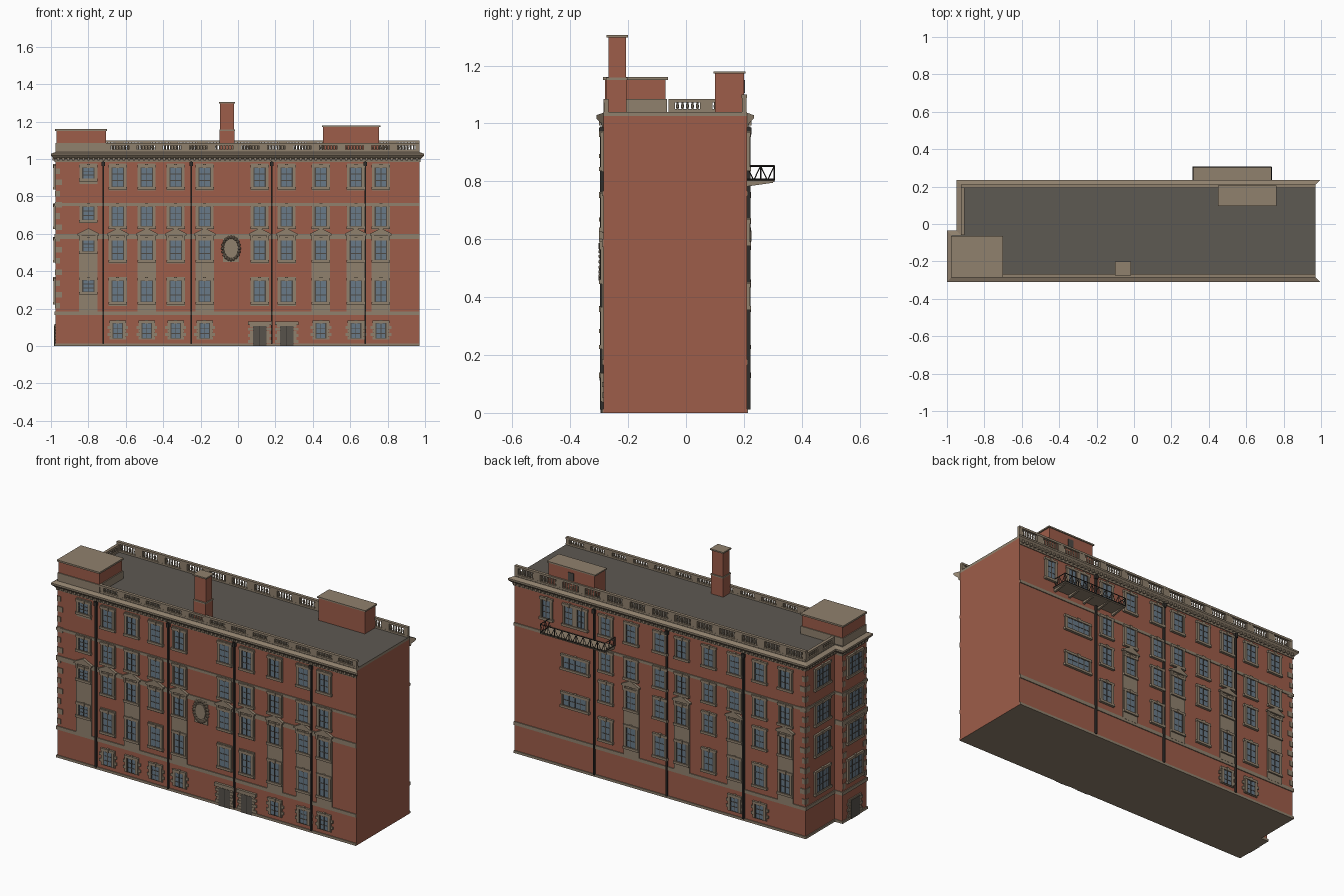
import bpy, bmesh, math
from mathutils import Vector, Matrix

cube = bpy.data.objects.get("Cube")
if cube:
    bpy.data.objects.remove(cube, do_unlink=True)


def material(name, rgb):
    m = bpy.data.materials.new(name)
    m.use_nodes = True
    m.diffuse_color = (*rgb, 1)
    m.node_tree.nodes["Principled BSDF"].inputs["Base Color"].default_value = (*rgb, 1)
    return m


brick = material("red brick", (0.34, 0.11, 0.068))
stone = material("tan stone", (0.28, 0.22, 0.155))
roofing = material("grey roofing", (0.11, 0.1, 0.085))
glass = material("blue grey glass", (0.14, 0.195, 0.25))
sash = material("dark window bars", (0.075, 0.068, 0.06))
iron = material("black iron", (0.03, 0.027, 0.024))
wood = material("dark door", (0.095, 0.085, 0.07))

# Wall planes: (u, distance out from wall, z) -> world position
FRONT, BACK, JOG, WEST = -0.285, 0.21, -0.06, -0.975
RECESS, EAST = -0.925, 0.97
SIDES = {
    "front": lambda u, d, z: (u, FRONT - d, z),
    "back": lambda u, d, z: (u, BACK + d, z),
    "west": lambda u, d, z: (WEST - d, u, z),
    "recess": lambda u, d, z: (RECESS - d, u, z),
    "plan": lambda u, d, z: (u, z, d),
}
parts = {}


def part(name, mat):
    return parts.setdefault(name, (bmesh.new(), [mat]))[0]


def loft(bm, rings):
    """Join equal rings of points into a capped solid."""
    vs = [[bm.verts.new(p) for p in r] for r in rings]
    n = len(vs[0])
    for a, b in zip(vs, vs[1:]):
        for i in range(n):
            bm.faces.new((a[i], a[(i + 1) % n], b[(i + 1) % n], b[i]))
    bm.faces.new(vs[0][::-1])
    bm.faces.new(vs[-1])


def prism(name, mat, side, pts, d0, d1):
    f = SIDES[side]
    loft(part(name, mat), [[f(u, d, z) for u, z in pts] for d in (d0, d1)])


def rect(name, mat, side, u, w, z0, z1, d1, d0=0.0):
    a, b = u - w / 2, u + w / 2
    prism(name, mat, side, [(a, z0), (b, z0), (b, z1), (a, z1)], d0, d1)


def block(name, mat, x0, x1, y0, y1, z0, z1):
    prism(name, mat, "plan", [(x0, y0), (x1, y0), (x1, y1), (x0, y1)], z0, z1)


def sweep(name, mat, path, profile):
    loft(part(name, mat), [[(x + dx * d, y + dy * d, z) for d, z in profile] for x, y, dx, dy in path])


def bar(name, mat, a, b, r=0.0025, r2=None, n=4):
    a, b = Vector(a), Vector(b)
    m = Matrix.Translation((a + b) / 2) @ (b - a).to_track_quat("Z", "Y").to_matrix().to_4x4()
    bmesh.ops.create_cone(part(name, mat), cap_ends=True, segments=n, radius1=r,
                          radius2=r if r2 is None else r2, depth=(b - a).length, matrix=m)


# Main walls, with a stone underside, and the flat roof
outline = [(EAST, FRONT), (WEST, FRONT), (WEST, JOG), (RECESS, JOG), (RECESS, BACK), (EAST, BACK)]
prism("main_walls", brick, "plan", outline, 0, 1.025)
prism("roof_slab", stone, "plan", outline, 1.025, 1.04)
parts["main_walls"][1].append(stone)
parts["roof_slab"][1].append(roofing)

# Cornice and belt courses run round three sides
corner = [(-1, -1), (-1, 1), (-1, 1), (-1, 1)]
wrap = [(x, y, dx, dy) for (x, y), (dx, dy) in zip(outline[1:5], corner)]
mitred = [(EAST, FRONT, 1, -1)] + wrap + [(EAST, BACK, 1, 1)]
square = [(EAST, FRONT, 0, -1)] + wrap + [(EAST, BACK, 0, 1)]
sweep("cornice", stone, mitred, [(-0.002, 0.985), (0.005, 0.985), (0.007, 1.0), (0.018, 1.01),
                                 (0.025, 1.018), (0.025, 1.028), (-0.002, 1.038)])
for name, path, z0, z1 in [("lower_belt", square, 0.165, 0.185), ("upper_belt", square, 0.75, 0.766),
                           ("middle_belt", square[:4], 0.573, 0.6), ("plinth", square, 0, 0.014)]:
    sweep(name, stone, path, [(-0.002, z0), (0.005, z0), (0.005, z1), (-0.002, z1)])
for side, u0, u1 in [("front", WEST, EAST), ("back", RECESS, EAST), ("west", FRONT, JOG), ("recess", JOG, BACK)]:
    n = round((u1 - u0) / 0.027)
    for i in range(n):
        rect("dentils", stone, side, u0 + (i + 0.5) * (u1 - u0) / n, 0.012, 0.993, 1.012, 0.016)


# Windows
def window(side, u, z0, z1, w=0.066, cols=2, rows=3, sill=True):
    rect("window_glass", glass, side, u, w, z0, z1, 0.0075)
    for s in (-1, 1):
        rect("window_surrounds", stone, side, u + s * (w / 2 + 0.006), 0.012, z0, z1, 0.011)
        rect("window_bars", sash, side, u + s * (w / 2 - 0.003), 0.006, z0, z1, 0.0095)
    rect("window_surrounds", stone, side, u, w + 0.032, z1, z1 + 0.014, 0.012)
    rect("keystones", stone, side, u, 0.016, z1 - 0.002, z1 + 0.018, 0.015)
    if sill:
        rect("window_sills", stone, side, u, w + 0.034, z0 - 0.014, z0, 0.015)
    for i in range(1, cols):
        rect("window_bars", sash, side, u - w / 2 + i * w / cols, 0.004, z0, z1, 0.0095)
    for i in range(rows + 1):
        z = z0 + (z1 - z0) * i / rows
        rect("window_bars", sash, side, u, w, max(z - 0.002, z0), min(z + 0.002, z1), 0.009)


def rusticated(side, u, w, z0, z1):
    """Alternating long and short jamb blocks beside an opening."""
    n = round((z1 - z0) / 0.017)
    for i in range(n):
        a, b = (z0 + (z1 - z0) * k / n for k in (i, i + 0.9))
        rect("jamb_blocks", stone, side, u, w + (0.05 if i % 2 else 0.028), a, b, 0.006)


def pediment(side, u, w=0.116):
    h = w / 2
    prism("pediments", stone, side, [(u - h, 0.592), (u + h, 0.592), (u + h, 0.601),
                                     (u, 0.63), (u - h, 0.601)], 0, 0.016)
    for s in (-1, 1):
        rect("pediment_brackets", stone, side, u + s * 0.043, 0.012, 0.565, 0.592, 0.014)


LEVELS = [(0.235, 0.35), (0.46, 0.565), (0.64, 0.745), (0.85, 0.955)]
SMALL = [(0.29, 0.352), (0.505, 0.565), (0.675, 0.745), (0.895, 0.955)]


def window_column(side, u, levels=LEVELS, fancy=False, w=0.066, cols=2):
    for z0, z1 in levels:
        window(side, u, z0, z1, w, cols)
    if fancy:
        rect("stone_panels", stone, side, u, 0.1, 0.18, 0.6, 0.006)
        pediment(side, u)


tall = (-0.8, -0.488, -0.178, 0.443, 0.63, 0.764)
for u in (-0.8, -0.643, -0.488, -0.333, -0.178, 0.116, 0.26, 0.443, 0.63, 0.764):
    window_column("front", u, SMALL if u == -0.8 else LEVELS, u in tall)
    if u not in tall:
        pediment("front", u)
        for z0, z1 in ((0.215, 0.37), (0.44, 0.58)):
            rect("stone_panels", stone, "front", u, 0.098, z0, z1, 0.006)
    for z0, z1 in ((0.622, 0.75), (0.832, 0.975)):
        rect("upper_panels", stone, "front", u, 0.096, z0 + (0.035 if u == -0.8 else 0), z1, 0.005)
    if u in (0.116, 0.26):
        # Entrance doors
        rusticated("front", u, 0.075, 0, 0.115)
        rect("doors", wood, "front", u, 0.072, 0, 0.108, 0.0085)
        rect("door_lintels", stone, "front", u, 0.125, 0.112, 0.132, 0.014)
        rect("door_split", iron, "front", u, 0.003, 0, 0.108, 0.0095)
    elif u != -0.8:
        rusticated("front", u, 0.062, 0.036, 0.126)
        window("front", u, 0.04, 0.122, 0.058, sill=False)

for i, u in enumerate((0.37, 0.206, 0.018, -0.124, -0.3, -0.467, -0.63, -0.797)):
    window_column("back", u, fancy=i % 2 == 1)
for u in (0.53, 0.61, 0.757):
    window("back", u, *LEVELS[3], w=0.055)
for z in (0.37, 0.59):
    window("back", 0.57, z, z + 0.065, w=0.155, cols=4, rows=2)
for u in (-0.467, -0.63):
    rusticated("back", u, 0.062, 0.036, 0.126)
    window("back", u, 0.04, 0.122, 0.058, sill=False)
for side, u in (("west", -0.172), ("recess", 0.06)):
    window_column(side, u, w=0.12, cols=4)
rusticated("west", -0.172, 0.09, 0, 0.12)
rect("doors", wood, "west", -0.172, 0.08, 0, 0.11, 0.0085)

# Corner quoins
for i in range(13):
    z, w = 0.2 + i * 0.06, 0.035 if i % 2 else 0.022
    for side, u, s in (("front", WEST, 1), ("west", FRONT, 1), ("west", JOG, -1),
                       ("recess", BACK, -1), ("back", RECESS, 1)):
        rect("quoins", stone, side, u + s * w / 2, w, z, z + 0.03, 0.004)

# Downpipes
for side, us in (("front", (-0.72, -0.25, 0.18, 0.68)), ("back", (0.446, -0.027, -0.525))):
    for u in us:
        rect("downpipes", iron, side, u, 0.009, 0.012, 0.99, 0.012)
        rect("pipe_heads", iron, side, u, 0.018, 0.962, 0.985, 0.016)

# Oval cartouche with a scrolled rim
cx, cz = -0.037, 0.522
oval = [(math.cos(k * math.tau / 20), math.sin(k * math.tau / 20)) for k in range(20)]
rect("cartouche_panel", stone, "front", cx, 0.085, 0.45, 0.585, 0.006)
prism("cartouche_shield", stone, "front", [(cx + 0.034 * c, cz + 0.045 * s) for c, s in oval], 0, 0.014)
for c, s in oval:
    bmesh.ops.create_icosphere(part("cartouche_rim", stone), subdivisions=1, radius=0.01, matrix=Matrix.Translation(
        SIDES["front"](cx + 0.045 * c, 0.008, cz + 0.06 * s)))


# Balustrades
def balustrade(a, b, top, bays):
    a, b = Vector((*a, 0)), Vector((*b, 0))
    run = b - a
    along_x = abs(run.x) > abs(run.y)

    def rail(t0, t1, half, z0, z1):
        p, q = a + run * t0, a + run * t1
        hx, hy = (0, half) if along_x else (half, 0)
        block("balustrade_stone", stone, min(p.x, q.x) - hx, max(p.x, q.x) + hx,
              min(p.y, q.y) - hy, max(p.y, q.y) + hy, z0, z1)

    rail(0, 1, 0.008, 1.035, 1.05)
    rail(0, 1, 0.009, top - 0.012, top)
    post = 0.022 / run.length
    for i in range(bays + 1):
        t = i / bays
        rail(max(t - post, 0), min(t + post, 1), 0.0075, 1.045, top - 0.006)
        if i < bays:
            n = max(2, int((run.length / bays - 0.044) / 0.015))
            for k in range(n):
                p = a + run * (t + post + (1 / bays - 2 * post) * (k + 0.5) / n)
                mid = 1.05 + (top - 1.062) * 0.4
                for z0, z1, r0, r1 in ((1.048, mid, 0.003, 0.0055), (mid, top - 0.01, 0.0055, 0.0025)):
                    bar("balusters", stone, (p.x, p.y, z0), (p.x, p.y, z1), r0, r1, 6)


balustrade((-0.7, FRONT + 0.009), (EAST, FRONT + 0.009), 1.085, 12)
balustrade((RECESS, BACK - 0.009), (EAST, BACK - 0.009), 1.1, 13)
balustrade((RECESS + 0.009, JOG), (RECESS + 0.009, BACK - 0.01), 1.085, 2)

# Corner attic, chimney and rear stair house
block("corner_attic_base", stone, WEST, -0.7, FRONT, -0.065, 1.03, 1.085)
block("corner_attic", brick, -0.97, -0.706, -0.28, -0.07, 1.08, 1.152)
block("corner_attic_cap", stone, -0.978, -0.7, -0.286, -0.063, 1.15, 1.16)
block("chimney", brick, -0.095, -0.022, -0.268, -0.208, 1.04, 1.3)
block("chimney_collar", stone, -0.1, -0.017, -0.276, -0.202, 1.15, 1.158)
block("chimney_base", brick, -0.098, -0.019, -0.274, -0.205, 1.04, 1.15)
block("chimney_cap", stone, -0.102, -0.015, -0.275, -0.201, 1.297, 1.305)
block("stair_house", brick, 0.455, 0.755, 0.1, 0.2, 1.04, 1.175)
block("stair_house_cap", stone, 0.448, 0.762, 0.095, 0.205, 1.172, 1.18)
block("stair_house_vent", sash, 0.59, 0.625, 0.198, 0.204, 1.105, 1.15)

# Rear balcony on tapered brackets with a lattice railing
x0, x1, y1, zb, zt = 0.315, 0.735, 0.305, 0.803, 0.853
block("balcony_floor", stone, x0, x1, BACK, y1, 0.797, zb)
for i in range(5):
    x = x0 + 0.01 + i * (x1 - x0 - 0.02) / 4
    loft(part("balcony_brackets", stone), [[(x + s, BACK, 0.782), (x + s, y1 - 0.005, 0.795),
                                            (x + s, y1 - 0.005, 0.8), (x + s, BACK, 0.8)] for s in (-0.006, 0.006)])
for a, b, n in (((x0, BACK), (x0, y1), 2), ((x0, y1), (x1, y1), 9), ((x1, y1), (x1, BACK), 2)):
    pts = [Vector(a).lerp(Vector(b), k / n) for k in range(n + 1)]
    for z in (zb + 0.003, zt):
        bar("balcony_railing", iron, (*a, z), (*b, z), 0.003)
    for p, q in zip(pts, pts[1:]):
        m = (p + q) / 2
        bar("balcony_railing", iron, (*p, zb), (*p, zt))
        bar("balcony_railing", iron, (*p, zt), (*m, zb), 0.002)
        bar("balcony_railing", iron, (*m, zb), (*q, zt), 0.002)

# Turn every part into an object
for name, (bm, mats) in parts.items():
    bmesh.ops.recalc_face_normals(bm, faces=bm.faces[:])
    for f in bm.faces:
        if (name == "main_walls" and f.normal.z < -0.5) or (name == "roof_slab" and f.normal.z > 0.5):
            f.material_index = 1
    mesh = bpy.data.meshes.new(name)
    bm.to_mesh(mesh)
    bm.free()
    for m in mats:
        mesh.materials.append(m)
    bpy.context.collection.objects.link(bpy.data.objects.new(name, mesh))
